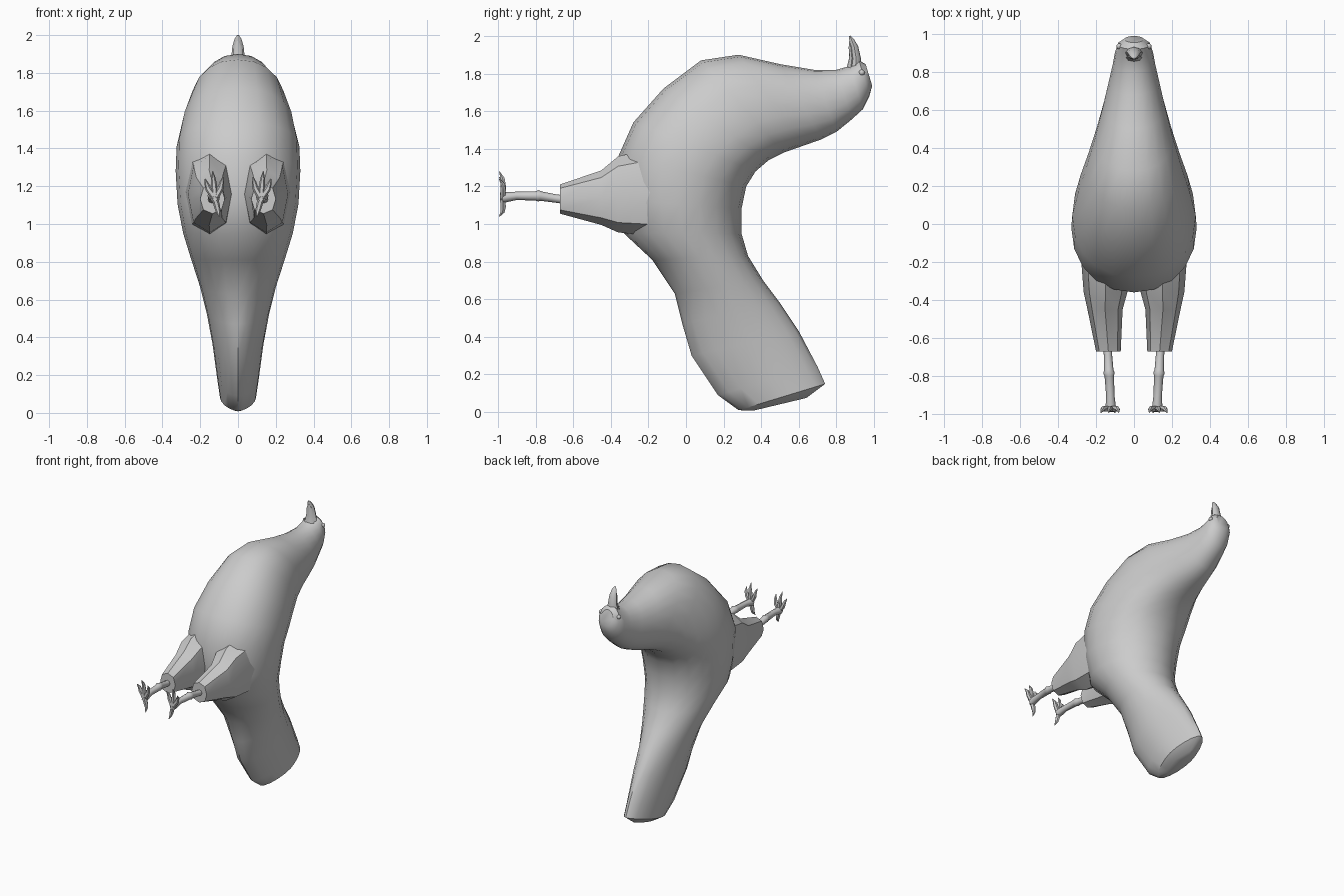
import bpy, bmesh, math
from mathutils import Vector

cube = bpy.data.objects.get("Cube")
if cube:
    bpy.data.objects.remove(cube, do_unlink=True)

grey = bpy.data.materials.new("plain grey")
grey.use_nodes = True
grey.diffuse_color = (0.6, 0.6, 0.6, 1)
bsdf = grey.node_tree.nodes["Principled BSDF"]
bsdf.inputs["Base Color"].default_value = (0.6, 0.6, 0.6, 1)
bsdf.inputs["Roughness"].default_value = 0.8


def finish(name, bm, angle=40):
    bmesh.ops.recalc_face_normals(bm, faces=bm.faces)
    me = bpy.data.meshes.new(name)
    bm.to_mesh(me)
    bm.free()
    me.materials.append(grey)
    me.shade_smooth()
    me.set_sharp_from_angle(angle=math.radians(angle))
    ob = bpy.data.objects.new(name, me)
    bpy.context.collection.objects.link(ob)
    return ob


def ring(centre, u, v, sides, power=2.0):
    """Superellipse around centre with half axes u and v."""
    pts = []
    for i in range(sides):
        t = 2 * math.pi * i / sides
        c, s = math.cos(t), math.sin(t)
        cu = math.copysign(abs(c) ** (2 / power), c) if abs(c) > 1e-6 else 0
        sv = math.copysign(abs(s) ** (2 / power), s) if abs(s) > 1e-6 else 0
        pts.append(centre + u * cu + v * sv)
    return pts


def loft(name, rings, angle=40):
    bm = bmesh.new()
    loops = [[bm.verts.new(p) for p in r] for r in rings]
    n = len(loops[0])
    for a, b in zip(loops, loops[1:]):
        for i in range(n):
            j = (i + 1) % n
            bm.faces.new((a[i], a[j], b[j], b[i]))
    bm.faces.new(loops[0])
    bm.faces.new(loops[-1])
    return finish(name, bm, angle)


def tube(name, points, radii, sides=8, flat=1.0, angle=50):
    """Tapered tube; flat scales the thickness across the x axis."""
    pts = [Vector(p) for p in points]
    rings = []
    for i, p in enumerate(pts):
        d = (pts[min(i + 1, len(pts) - 1)] - pts[max(i - 1, 0)]).normalized()
        u = (Vector((1, 0, 0)) - d * d.x).normalized()
        rings.append(ring(p, u * radii[i], d.cross(u) * radii[i] * flat, sides))
    return loft(name, rings, angle)


# Body from tail to crown: belly y, z, back y, z, half width, section power
sections = [
    (0.36, 0.008, 0.64, 0.075, 0.045, 1.6),
    (0.28, 0.01, 0.74, 0.15, 0.095, 1.7),
    (0.17, 0.09, 0.70, 0.24, 0.108, 1.7),
    (0.03, 0.30, 0.60, 0.43, 0.135, 1.8),
    (-0.02, 0.47, 0.50, 0.58, 0.165, 1.8),
    (-0.06, 0.63, 0.41, 0.70, 0.20, 1.9),
    (-0.18, 0.81, 0.33, 0.83, 0.25, 2.0),
    (-0.33, 0.95, 0.295, 0.95, 0.29, 2.0),
    (-0.36, 1.13, 0.295, 1.08, 0.32, 2.0),
    (-0.36, 1.36, 0.32, 1.20, 0.33, 2.1),
    (-0.28, 1.54, 0.37, 1.28, 0.325, 2.2),
    (-0.12, 1.72, 0.44, 1.34, 0.295, 2.2),
    (0.08, 1.87, 0.52, 1.38, 0.25, 2.2),
    (0.28, 1.90, 0.62, 1.415, 0.205, 2.2),
    (0.50, 1.85, 0.72, 1.45, 0.165, 2.1),
    (0.68, 1.82, 0.80, 1.49, 0.135, 2.1),
    (0.80, 1.82, 0.88, 1.555, 0.112, 2.1),
    (0.87, 1.84, 0.94, 1.61, 0.10, 2.1),
    (0.92, 1.87, 0.975, 1.68, 0.085, 2.1),
    (0.955, 1.85, 0.99, 1.735, 0.05, 2.0),
]
body = []
for ay, az, by, bz, w, p in sections:
    a, b = Vector((0, ay, az)), Vector((0, by, bz))
    body.append(ring((a + b) / 2, (a - b) / 2, Vector((w, 0, 0)), 20, p))
loft("body", body)

# Beak halves
tube("upper_beak", [(0, 0.90, 1.82), (0, 0.905, 1.88), (0, 0.895, 1.94), (0, 0.88, 1.98), (0, 0.87, 2.0)],
     [0.052, 0.036, 0.030, 0.018, 0.005], flat=0.7)
tube("lower_beak", [(0, 0.875, 1.82), (0, 0.882, 1.88), (0, 0.876, 1.94), (0, 0.87, 1.97)],
     [0.045, 0.030, 0.022, 0.006], flat=0.5)

# Thigh sections: y, inner x, outer x, bottom z, top z
thigh = [
    (-0.10, 0.01, 0.285, 0.93, 1.42),
    (-0.36, 0.035, 0.265, 0.955, 1.36),
    (-0.45, 0.06, 0.245, 0.995, 1.285),
    (-0.67, 0.07, 0.20, 1.055, 1.21),
]
# Toe tips (x, z) with a middle joint, measured from the ankle outwards
toes = [("inner_toe", (-0.030, 0.055), (-0.042, 0.115)),
        ("middle_toe", (0.005, 0.07), (0.012, 0.145)),
        ("outer_toe", (0.035, 0.05), (0.052, 0.105)),
        ("hind_toe", (-0.012, -0.045), (-0.022, -0.095))]

for side, s in (("left", 1), ("right", -1)):
    rings = []
    for y, x0, x1, z0, z1 in thigh:
        c = Vector((s * (x0 + x1) / 2, y, (z0 + z1) / 2))
        rings.append(ring(c, Vector((0, 0, (z1 - z0) / 2)), Vector(((x1 - x0) / 2, 0, 0)), 8, 2.3))
    loft(side + "_thigh", rings, 32)

    # Shank with a knuckle partway along
    tube(side + "_shank",
         [(s * 0.14, -0.60, 1.125), (s * 0.137, -0.69, 1.135), (s * 0.133, -0.77, 1.148),
          (s * 0.132, -0.785, 1.15), (s * 0.13, -0.80, 1.149), (s * 0.125, -0.90, 1.15),
          (s * 0.122, -0.975, 1.14)],
         [0.024, 0.022, 0.025, 0.030, 0.025, 0.022, 0.028])

    # Toes spread flat, each tapering to a claw
    ax, az = 0.122, 1.135
    for name, mid, tip in toes:
        tube(side + "_" + name,
             [(s * (ax - mid[0] * 0.2), -0.975, az - mid[1] * 0.2),
              (s * (ax + mid[0]), -0.972, az + mid[1]),
              (s * (ax + (mid[0] + tip[0]) / 2), -0.975, az + (mid[1] + tip[1]) / 2),
              (s * (ax + tip[0]), -0.993, az + tip[1])],
             [0.017, 0.016, 0.012, 0.002], sides=6)

    # Eye
    bm = bmesh.new()
    bmesh.ops.create_uvsphere(bm, u_segments=10, v_segments=6, radius=0.016)
    bmesh.ops.translate(bm, verts=bm.verts, vec=(s * 0.077, 0.935, 1.805))
    finish(side + "_eye", bm, 60)
